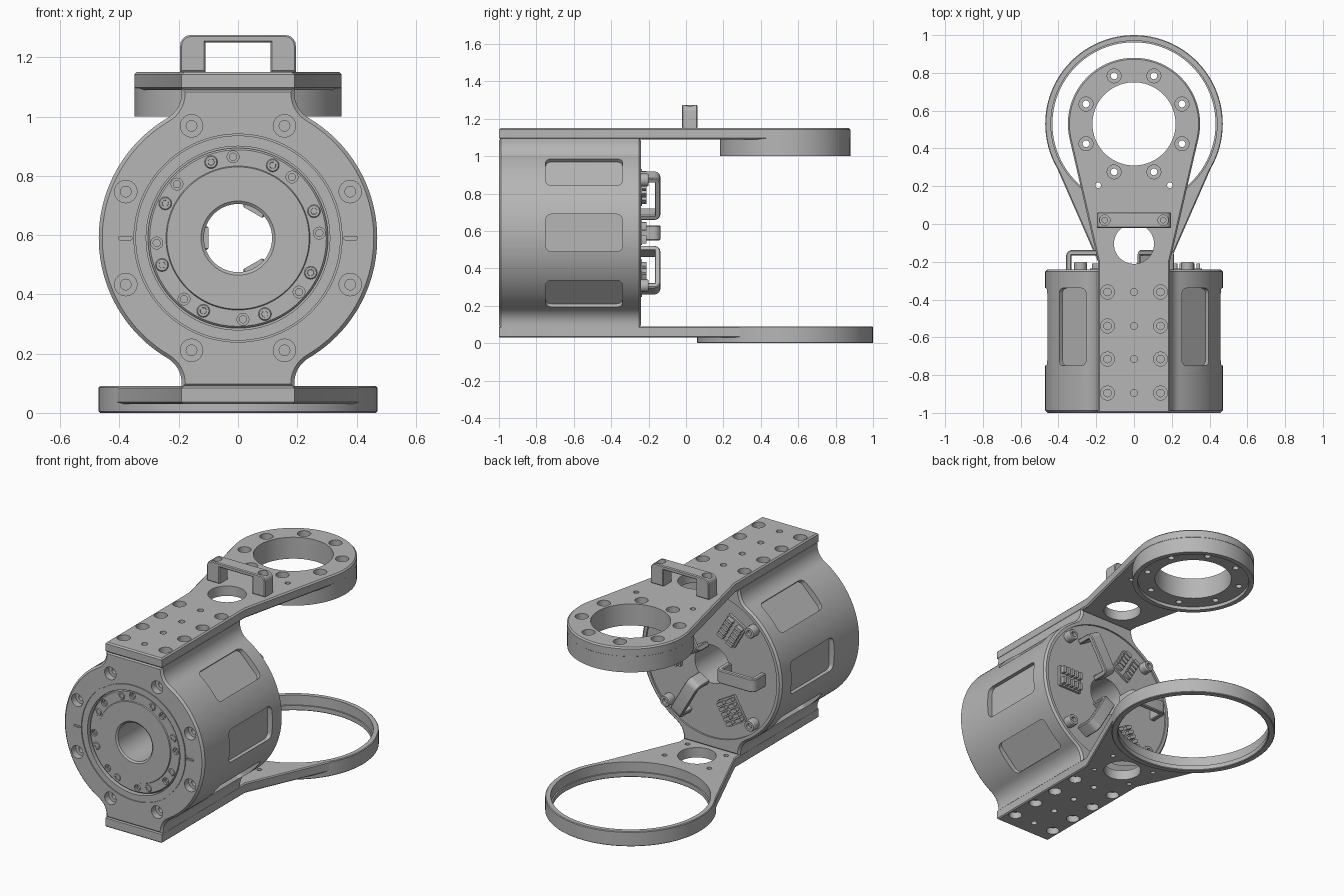
import bpy, bmesh
from math import pi, sin, cos, acos, atan2, sqrt, radians, hypot
from mathutils import Matrix, Vector

cube = bpy.data.objects.get("Cube")
if cube:
    bpy.data.objects.remove(cube)

GREY = (0.47, 0.47, 0.47, 1)
metal = bpy.data.materials.new("grey_metal")
metal.use_nodes = True
metal.diffuse_color = GREY
metal.node_tree.nodes["Principled BSDF"].inputs["Base Color"].default_value = GREY

AXIS_Z, RING_Y, NECK, BODY_R = 0.59, 0.53, 0.19, 0.47
EIGHT = [radians(22.5 + 45 * k) for k in range(8)]


def frame(normal, u, origin):
    n, u = Vector(normal), Vector(u)
    m = Matrix((u, n.cross(u), n)).transposed().to_4x4()
    m.translation = origin
    return m


def shift(m, x, y, z=0):
    return m @ Matrix.Translation((x, y, z))


def polar(r, a):
    return r * cos(a), r * sin(a)


def arc(cx, cy, r, a0, a1, n):
    return [(cx + r * cos(a0 + (a1 - a0) * i / n), cy + r * sin(a0 + (a1 - a0) * i / n))
            for i in range(n + 1)]


def add(bm, tmp, m):
    bmesh.ops.recalc_face_normals(tmp, faces=tmp.faces)
    tmp.transform(m)
    me = bpy.data.meshes.new("tmp")
    tmp.to_mesh(me)
    tmp.free()
    bm.from_mesh(me)
    bpy.data.meshes.remove(me)
    return bm


def lathe(bm, profile, m, n=64):
    """Revolve (radius, height) points; closed ring unless it starts on the axis."""
    tmp = bmesh.new()
    vs = [tmp.verts.new((r, 0, z)) for r, z in profile]
    es = [tmp.edges.new(p) for p in zip(vs, vs[1:])]
    if profile[0][0] > 0:
        es.append(tmp.edges.new((vs[-1], vs[0])))
    bmesh.ops.spin(tmp, geom=vs + es, cent=(0, 0, 0), axis=(0, 0, 1), angle=2 * pi, steps=n)
    bmesh.ops.remove_doubles(tmp, verts=tmp.verts, dist=1e-5)
    return add(bm, tmp, m)


def disc(bm, r, z0, z1, m, n=64):
    return lathe(bm, [(0, z0), (r, z0), (r, z1), (0, z1)], m, n)


def hole(bm, r, depth, r2, depth2, m):
    return lathe(bm, [(0, .02), (r, .02), (r, -depth), (r2, -depth), (r2, -depth2), (0, -depth2)], m, 24)


def prism(bm, pts, z0, z1, m, bevel=0):
    tmp = bmesh.new()
    f = tmp.faces.new([tmp.verts.new((x, y, z0)) for x, y in pts])
    up = bmesh.ops.extrude_face_region(tmp, geom=[f])["geom"]
    bmesh.ops.translate(tmp, verts=[v for v in up if isinstance(v, bmesh.types.BMVert)], vec=(0, 0, z1 - z0))
    bmesh.ops.recalc_face_normals(tmp, faces=tmp.faces)
    if bevel:
        rim = [e for e in tmp.edges if abs(e.verts[0].co.z - e.verts[1].co.z) < 1e-5]
        bmesh.ops.bevel(tmp, geom=rim, offset=bevel, segments=1, affect='EDGES')
    return add(bm, tmp, m)


def rect(hx, hy, r, n=5):
    pts = []
    for k, (sx, sy) in enumerate([(1, 1), (-1, 1), (-1, -1), (1, -1)]):
        pts += arc(sx * (hx - r), sy * (hy - r), r, k * pi / 2, (k + 1) * pi / 2, n)
    return pts


def make(name, bm):
    me = bpy.data.meshes.new(name)
    bm.to_mesh(me)
    bm.free()
    me.materials.append(metal)
    ob = bpy.data.objects.new(name, me)
    bpy.context.collection.objects.link(ob)
    return ob


def activate(ob):
    for o in bpy.context.selected_objects:
        o.select_set(False)
    ob.select_set(True)
    bpy.context.view_layer.objects.active = ob


def combine(ob, bm, operation='DIFFERENCE'):
    tool = make("cutter", bm)
    tool.hide_render = True
    mod = ob.modifiers.new("bool", 'BOOLEAN')
    mod.operation, mod.solver, mod.object = operation, 'EXACT', tool
    activate(ob)
    bpy.ops.object.modifier_apply(modifier=mod.name)
    bpy.data.objects.remove(tool)


def smooth(ob):
    activate(ob)
    bpy.ops.object.shade_smooth_by_angle(angle=radians(30))


def bracket(bm, x0, x1, h, leg, bar, half, m):
    """U-shaped grip standing on the frame, rounded at its outer corners."""
    r = min(.035, h / 3)
    pts = [(x0, 0), *arc(x0 + r, h - r, r, pi, pi / 2, 5), *arc(x1 - r, h - r, r, pi / 2, 0, 5), (x1, 0),
           (x1 - leg, 0), (x1 - leg, h - bar), (x0 + leg, h - bar), (x0 + leg, 0)]
    return prism(bm, pts, -half, half, m, .005)


FRONT = frame((0, -1, 0), (1, 0, 0), (0, -1, AXIS_Z))
TOP = frame((0, 0, 1), (1, 0, 0), (0, 0, 1.15))
BOTTOM = frame((0, 0, -1), (1, 0, 0), (0, 0, .03))
FLOOR = Matrix.Identity(4)

# Housing: round barrel blended into a neck above and below
fr = .1
h = sqrt((BODY_R + fr) ** 2 - (NECK + fr) ** 2)
t = atan2(h, NECK + fr)
quarter = arc(0, 0, BODY_R, 0, t, 28) + arc(NECK + fr, h, fr, t + pi, pi, 8)[1:] + [(NECK, .505)]
right = [(x, -y) for x, y in quarter[:0:-1]] + quarter
outline = right + [(-x, y) for x, y in right[::-1]]
housing = make("housing", prism(bmesh.new(), outline, -.76, 0, FRONT, .012))
combine(housing, lathe(bmesh.new(), [(0, .05), (.31, .05), (.31, -.035), (.115, -.035), (.115, -.75),
                                     (.44, -.75), (.44, -.8), (0, -.8)], FRONT, 96))
cuts = lathe(bmesh.new(), [(.346, .02), (.351, .02), (.351, -.006), (.346, -.006)], FRONT, 96)
for a in EIGHT:
    hole(cuts, .038, .04, .018, .07, shift(FRONT, *polar(.41, a)))
for s in (-1, 1):
    prism(cuts, rect(.022, .006, .004), -.008, .02, shift(FRONT, s * .38, 0))
    for k in (-1, 0, 1):
        a = k * pi / 4
        side = frame((s * cos(a), 0, sin(a)), (0, 1, 0), (0, -.545, AXIS_Z))
        prism(cuts, rect(.205, .1, .03), .436, .53, side)
combine(housing, cuts)
smooth(housing)

# Output flange sunk in the front, with screws and plain holes
flange = make("output_flange", lathe(bmesh.new(), [(.115, -.06), (.304, -.06), (.304, -.018), (.298, -.012), (.243, -.012),
                                                   (.24, -.006), (.125, -.006), (.115, -.014)], FRONT, 96))
cuts = bmesh.new()
screws = bmesh.new()
for k in range(8):
    a = radians(19.5 + 45 * k)
    spot = shift(FRONT, *polar(.272, a), -.012)
    lathe(screws, [(0, -.008), (.009, -.008), (.011, .004), (.019, .004), (.022, 0), (.022, -.02), (0, -.02)], spot, 20)
    hole(cuts, .02, .012, .012, .03, shift(FRONT, *polar(.275, a - radians(16)), -.012))
combine(flange, cuts)
smooth(flange)
smooth(make("flange_screws", screws))


# Arms: straight strip flaring tangentially into a round end
def arm_outline(r):
    dx, dy = NECK, -.2 - RING_Y
    t = atan2(dy, dx) + acos(r / hypot(dx, dy))
    return [(NECK, -1), (NECK, -.2), *arc(0, RING_Y, r, t, pi - t, 72), (-NECK, -.2), (-NECK, -1)]


def strip_holes(bm, m, flip):
    for y in (-.36, -.54, -.715, -.895):
        for x in (-.14, .14):
            hole(bm, .037, .04, .02, .055, shift(m, x, flip * y))
        disc(bm, .018, -.03, .02, shift(m, 0, flip * y), 16)
    disc(bm, .106, -.2, .1, shift(m, 0, flip * -.105))


upper = make("upper_arm", prism(bmesh.new(), arm_outline(.35), 1.09, 1.15, FLOOR, .008))
ring = Matrix.Translation((0, RING_Y, 0))
combine(upper, disc(bmesh.new(), .349, 1.0, 1.13, ring, 96), 'UNION')
combine(upper, lathe(bmesh.new(), [(0, .95), (.32, .95), (.32, 1.02), (.22, 1.02), (.22, 1.2), (0, 1.2)], ring, 96))
cuts = bmesh.new()
strip_holes(cuts, TOP, 1)
for a in EIGHT:
    x, y = polar(.275, a)
    hole(cuts, .037, .05, .018, .2, shift(TOP, x, y + RING_Y))
for x in (-.19, .19):
    disc(cuts, .015, -.2, .05, shift(TOP, x, .205), 16)
combine(upper, cuts)
smooth(upper)

lower = make("lower_arm", prism(bmesh.new(), arm_outline(.467), .03, .09, FLOOR, .006))
cuts = disc(bmesh.new(), .44, -.1, .2, ring, 96)
strip_holes(cuts, BOTTOM, -1)
for x, y in ((.15, -.01), (.13, -.2)):
    for s in (-1, 1):
        disc(cuts, .014, -.1, .1, shift(FLOOR, s * x, y), 16)
combine(lower, cuts)
smooth(lower)
smooth(make("lower_ring", lathe(bmesh.new(), [(.432, .004), (.436, 0), (.466, 0), (.47, .004), (.47, .086), (.466, .09),
                                              (.44, .09), (.44, .03), (.432, .03)], ring, 96)))

# Carry handle on the upper arm
grip = frame((0, -1, 0), (1, 0, 0), (0, .02, 1.15))
handle = make("carry_handle", bracket(bmesh.new(), -.195, .195, .125, .085, .025, .042, grip))
cuts = bmesh.new()
for x in (-.155, .155):
    hole(cuts, .028, .03, .014, .1, shift(TOP, x, .02, .125))
combine(handle, cuts)
smooth(handle)

# Rear fittings: cable guides, pin connectors and corner posts
guides, plugs, posts = bmesh.new(), bmesh.new(), bmesh.new()


def rear(deg):
    a = radians(deg)
    return frame((0, 1, 0), (cos(a), 0, sin(a)), (0, -.25, AXIS_Z))


for deg in (60, 180, 300):
    m = rear(deg) @ Matrix.Rotation(pi / 2, 4, 'X')
    bracket(guides, .1, .36, .113, .03, .03, .04, m)
for deg in (0, 120, 240):
    m = rear(deg)
    prism(plugs, rect(.08, .065, .006, 2), -.005, .015, shift(m, .28, 0))
    for row in (-.035, .035):
        for k in range(5):
            prism(plugs, rect(.01, .022, .004, 2), .01, .04, shift(m, .22 + .03 * k, row))
for deg in (45, 135, 225, 315):
    lathe(posts, [(0, -.005), (.034, -.005), (.034, .044), (.03, .05), (.016, .05), (.016, .03), (0, .03)],
          shift(rear(deg), .4, 0), 24)
for name, bm in (("cable_guides", guides), ("pin_connectors", plugs), ("rear_posts", posts)):
    smooth(make(name, bm))
